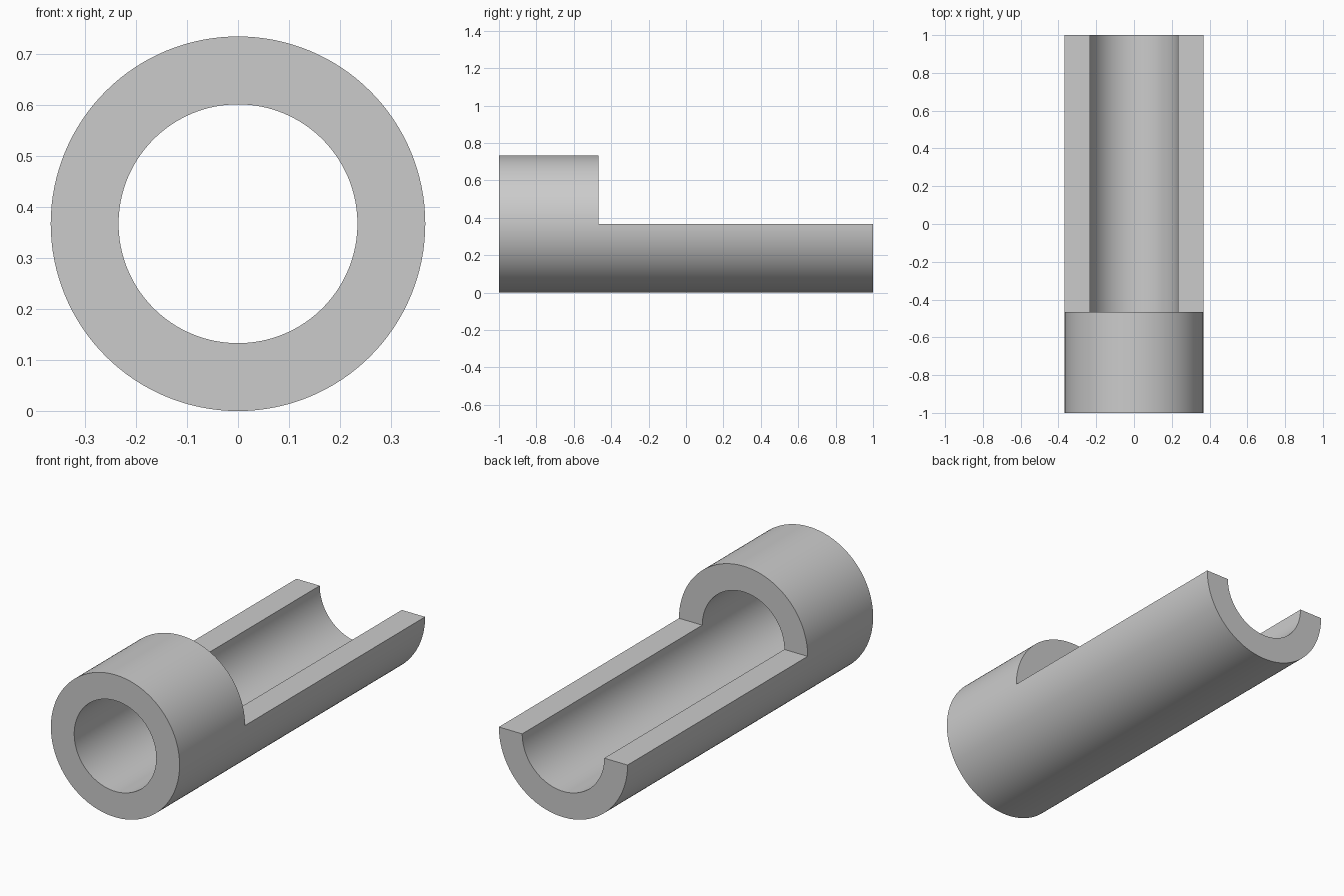
import bpy
import bmesh
from math import cos, sin, radians, tau
from mathutils import Vector

cube = bpy.data.objects.get("Cube")
if cube:
    bpy.data.objects.remove(cube, do_unlink=True)

OUTER, INNER = 0.367, 0.234
FRONT, STEP, BACK = -1.0, -0.467, 1.0
SEGMENTS = 128

# Plain grey material
grey = bpy.data.materials.new("light grey")
grey.use_nodes = True
colour = (0.6, 0.6, 0.6, 1)
grey.diffuse_color = colour
grey.node_tree.nodes["Principled BSDF"].inputs["Base Color"].default_value = colour


def ring(bm, radius):
    """Circle of vertices in the front plane, resting on the ground."""
    angles = [tau * i / SEGMENTS for i in range(SEGMENTS)]
    return [bm.verts.new((radius * cos(a), FRONT, OUTER + radius * sin(a)))
            for a in angles]


def extrude(bm, faces, length, keep=False):
    """Push faces backwards and return the new end faces."""
    result = bmesh.ops.extrude_face_region(bm, geom=faces, use_keep_orig=keep)["geom"]
    verts = [g for g in result if isinstance(g, bmesh.types.BMVert)]
    bmesh.ops.translate(bm, verts=verts, vec=Vector((0, length, 0)))
    return [g for g in result if isinstance(g, bmesh.types.BMFace)]


# Front annulus, extruded into the full collar
bm = bmesh.new()
outer, inner = ring(bm, OUTER), ring(bm, INNER)
annulus = []
for i in range(SEGMENTS):
    j = (i + 1) % SEGMENTS
    annulus.append(bm.faces.new((outer[i], outer[j], inner[j], inner[i])))
collar_end = extrude(bm, annulus, STEP - FRONT, keep=True)

# Lower half continues as an open trough
lower = [f for f in collar_end if f.calc_center_median().z < OUTER]
extrude(bm, lower, BACK - STEP)
bmesh.ops.recalc_face_normals(bm, faces=bm.faces[:])

mesh = bpy.data.meshes.new("half_cut_tube")
bm.to_mesh(mesh)
bm.free()
mesh.materials.append(grey)
tube = bpy.data.objects.new("half_cut_tube", mesh)
bpy.context.collection.objects.link(tube)

# Smooth walls, sharp rims
bpy.ops.object.select_all(action="DESELECT")
tube.select_set(True)
bpy.context.view_layer.objects.active = tube
bpy.ops.object.shade_smooth_by_angle(angle=radians(30))
